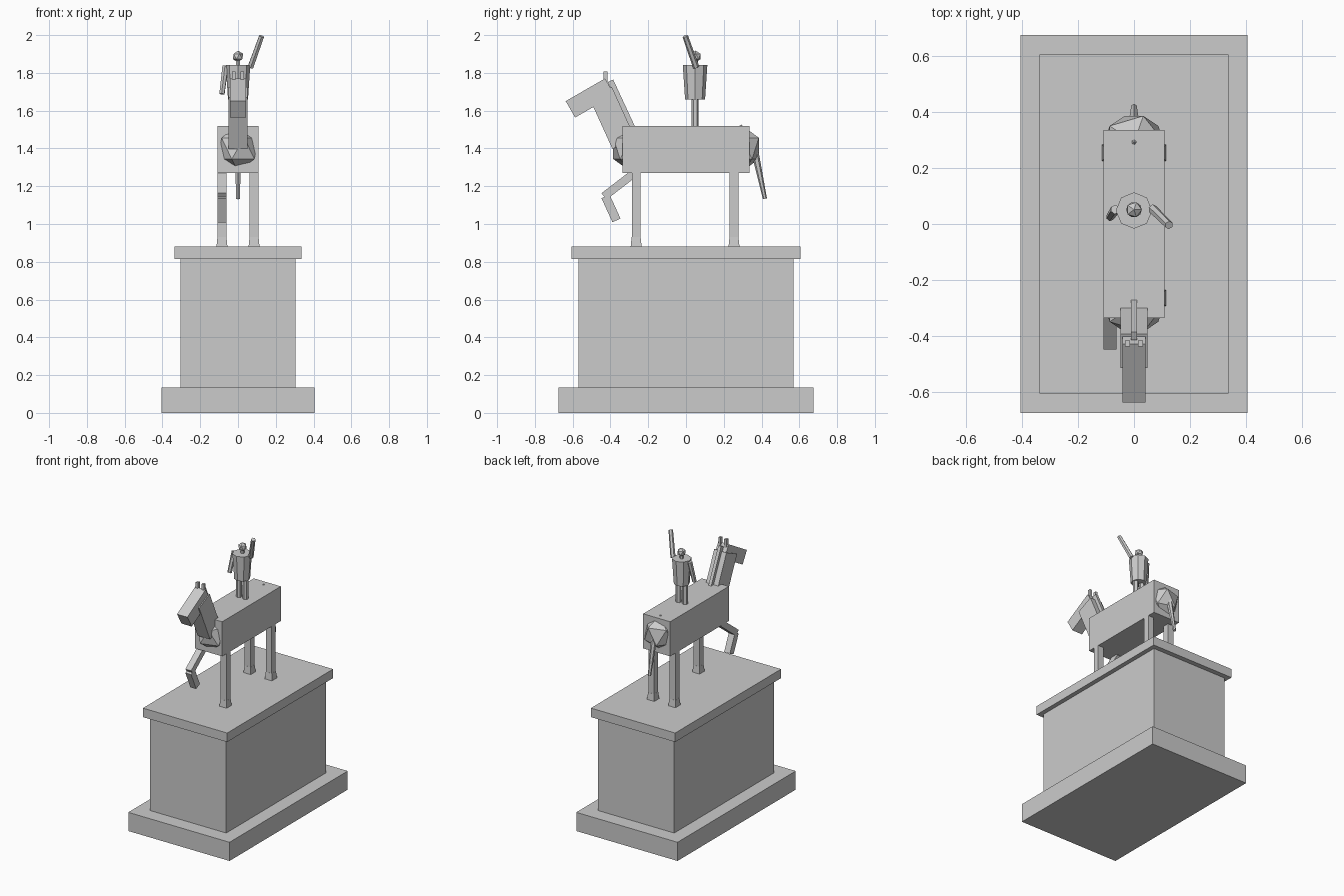
import bpy, bmesh, math
from mathutils import Vector, Matrix

if "Cube" in bpy.data.objects:
    bpy.data.objects.remove(bpy.data.objects["Cube"])

stone = bpy.data.materials.new("grey_stone")
stone.diffuse_color = (0.6, 0.6, 0.6, 1)
stone.use_nodes = True
stone.node_tree.nodes["Principled BSDF"].inputs["Base Color"].default_value = stone.diffuse_color


def finish(name, bm, matrix):
    bmesh.ops.transform(bm, matrix=matrix, verts=bm.verts)
    mesh = bpy.data.meshes.new(name)
    bm.to_mesh(mesh)
    bm.free()
    mesh.materials.append(stone)
    obj = bpy.data.objects.new(name, mesh)
    bpy.context.collection.objects.link(obj)
    return obj


def box(name, center, size, pitch=0, taper=1.0):
    """Box pitched about x (degrees); taper scales its top end."""
    bm = bmesh.new()
    bmesh.ops.create_cube(bm, size=1)
    for v in bm.verts:
        if v.co.z > 0:
            v.co.x *= taper
            v.co.y *= taper
    return finish(name, bm, Matrix.Translation(center)
                  @ Matrix.Rotation(math.radians(pitch), 4, 'X')
                  @ Matrix.Diagonal((*size, 1)))


def beam(name, x, a, b, width, depth):
    """Box running between two (y, z) points."""
    dy, dz = b[0] - a[0], b[1] - a[1]
    return box(name, (x, (a[0] + b[0]) / 2, (a[1] + b[1]) / 2),
               (width, depth, math.hypot(dy, dz)),
               math.degrees(math.atan2(-dy, dz)))


def rod(name, a, b, r1, r2, sides):
    """Tapered rod running from a to b."""
    a, b = Vector(a), Vector(b)
    d = b - a
    bm = bmesh.new()
    bmesh.ops.create_cone(bm, cap_ends=True, segments=sides,
                          radius1=r1, radius2=r2, depth=d.length)
    turn = Vector((0, 0, 1)).rotation_difference(d).to_matrix().to_4x4()
    return finish(name, bm, Matrix.Translation((a + b) / 2) @ turn)


def ball(name, center, radii):
    bm = bmesh.new()
    bmesh.ops.create_icosphere(bm, subdivisions=1, radius=1)
    return finish(name, bm, Matrix.Translation(center) @ Matrix.Diagonal((*radii, 1)))


# Plinth
box("plinth_base", (0, 0, 0.0675), (0.81, 1.35, 0.135))
box("plinth_block", (0, 0, 0.475), (0.61, 1.14, 0.68))
box("plinth_cap", (0, 0, 0.8475), (0.674, 1.21, 0.065))

# Horse body
box("horse_body", (0, 0, 1.395), (0.216, 0.67, 0.25))
ball("horse_chest", (0, -0.29, 1.40), (0.12, 0.112, 0.125))
ball("horse_rump", (0, 0.292, 1.40), (0.12, 0.11, 0.126))

# Standing legs with hooves
for name, x, y in (("front_leg", 0.085, -0.264),
                   ("back_leg_right", 0.085, 0.254),
                   ("back_leg_left", -0.085, 0.254)):
    box(name, (x, y, 1.09), (0.046, 0.046, 0.40))
    box(name + "_hoof", (x, y, 0.905), (0.058, 0.058, 0.05), taper=0.82)

# Raised front leg
beam("raised_thigh", -0.085, (-0.434, 1.146), (-0.26, 1.28), 0.046, 0.043)
beam("raised_shin", -0.085, (-0.368, 1.019), (-0.426, 1.146), 0.046, 0.047)

# Neck, mane, head and ears
beam("horse_neck", 0, (-0.329, 1.425), (-0.453, 1.698), 0.098, 0.133)
beam("horse_mane", 0, (-0.285, 1.51), (-0.400, 1.758), 0.022, 0.032)
box("horse_head", (0, -0.508, 1.667), (0.083, 0.24, 0.10), pitch=30)
for side, x in (("left", -0.0235), ("right", 0.0235)):
    box("ear_" + side, (x, -0.426, 1.77), (0.018, 0.021, 0.075))

# Tail
rod("horse_tail", (0, 0.35, 1.45), (0, 0.418, 1.133), 0.022, 0.011, 6)

# Rider
for side, x in (("left", -0.026), ("right", 0.026)):
    rod("rider_leg_" + side, (x, 0.048, 1.51), (x, 0.048, 1.67), 0.019, 0.019, 6)
rod("rider_torso", (0, 0.048, 1.66), (0, 0.048, 1.842), 0.053, 0.065, 8)
rod("rider_neck", (0, 0.05, 1.835), (0, 0.05, 1.87), 0.013, 0.013, 6)
ball("rider_head", (0, 0.051, 1.887), (0.031, 0.031, 0.031))
rod("lowered_arm", (-0.067, 0.052, 1.835), (-0.085, 0.025, 1.688), 0.017, 0.015, 6)
rod("raised_arm", (0.066, 0.054, 1.83), (0.125, -0.004, 1.994), 0.017, 0.015, 6)
